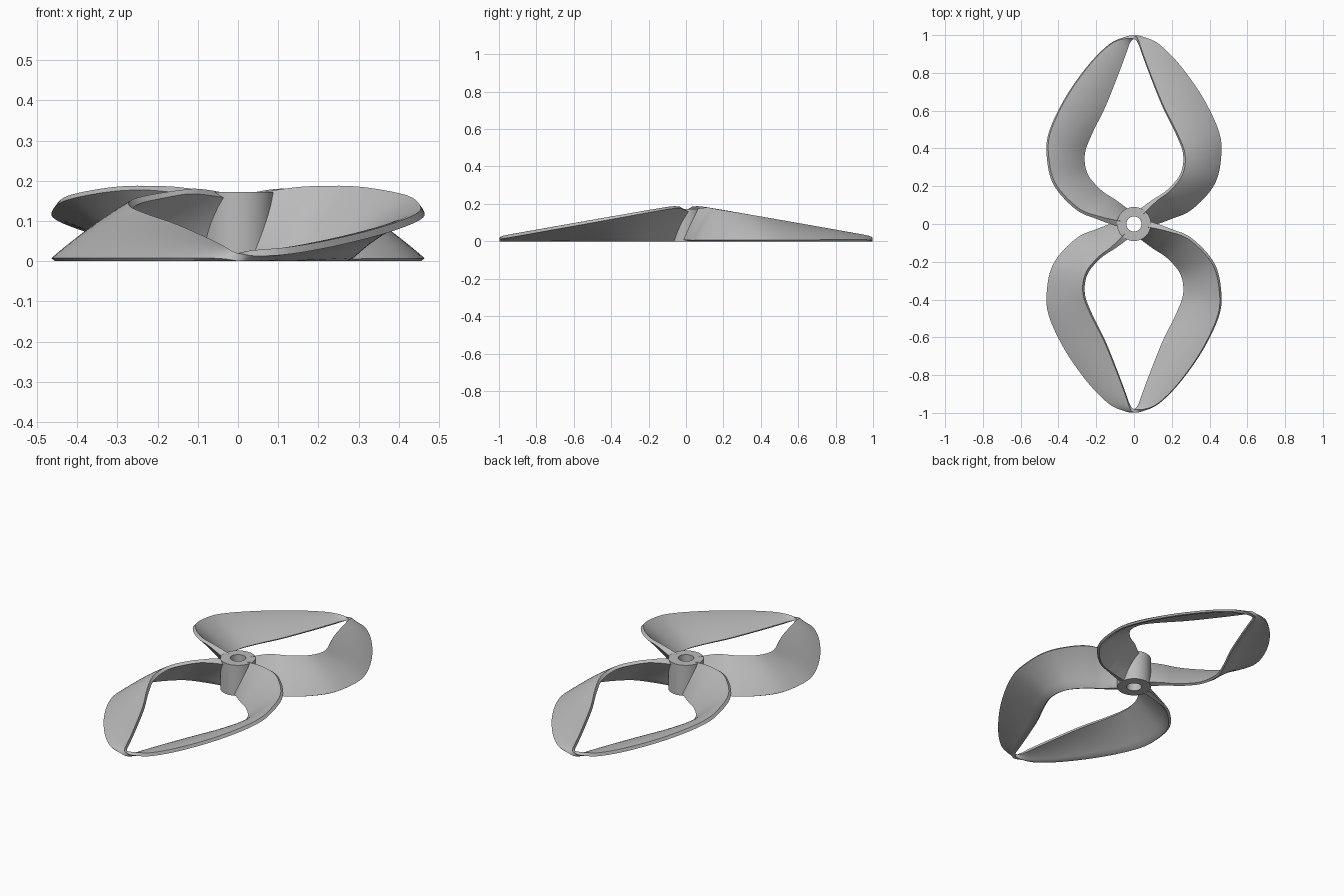
import bpy, bmesh, math
from mathutils import Vector, Matrix

if "Cube" in bpy.data.objects:
    bpy.data.objects.remove(bpy.data.objects["Cube"], do_unlink=True)

grey = bpy.data.materials.new("light_grey")
grey.use_nodes = True
grey.diffuse_color = (0.5, 0.5, 0.5, 1)
grey.node_tree.nodes["Principled BSDF"].inputs["Base Color"].default_value = (0.5, 0.5, 0.5, 1)

# Plan outlines of one half loop, tip to hub
TIP = (0, 0.988)
OUTER = [(.05, .985), (.13, .95), (.24, .84), (.36, .67), (.445, .49),
         (.457, .36), (.42, .21), (.30, .08), (.18, .03), (.075, 0)]
INNER = [(.022, .965), (.045, .9), (.09, .78), (.155, .62), (.225, .48),
         (.265, .37), (.252, .265), (.185, .18), (.11, .125), (.04, .065)]
STEPS, ACROSS = 8, 10


def smooth_path(points):
    """Catmull-Rom curve through the points."""
    pts = [points[0]] + points + [points[-1]]
    path = []
    for a, b, c, d in zip(pts, pts[1:], pts[2:], pts[3:]):
        for k in range(STEPS):
            t = k / STEPS
            path.append(0.5 * (2 * b + (c - a) * t + (2 * a - 5 * b + 4 * c - d) * t * t
                               + (3 * b - a - 3 * c + d) * t ** 3))
    return path + [points[-1]]


def edge(left, right, raised):
    """Ribbon edge from the hub, round the tip and back to the hub."""
    plan = [(-x, -y) for x, y in reversed(left)] + [(0, -TIP[1])] + [(x, -y) for x, y in right]
    pts = []
    for x, y in plan:
        z = min(.018 + .178 * (1 + y), .15 + .2 * math.hypot(x, y), .18) if raised else 0
        pts.append(Vector((x, y, z)))
    return smooth_path(pts)


def finish(bm, name, angle):
    bmesh.ops.recalc_face_normals(bm, faces=bm.faces)
    mesh = bpy.data.meshes.new(name)
    bm.to_mesh(mesh)
    bm.free()
    mesh.materials.append(grey)
    obj = bpy.data.objects.new(name, mesh)
    bpy.context.collection.objects.link(obj)
    bpy.ops.object.select_all(action='DESELECT')
    obj.select_set(True)
    bpy.context.view_layer.objects.active = obj
    bpy.ops.object.shade_smooth_by_angle(angle=math.radians(angle))


def make_blade(name, turn):
    top, low = edge(INNER, OUTER, True), edge(OUTER, INNER, False)
    middle = [(a + b) / 2 for a, b in zip(top, low)]
    bm = bmesh.new()
    rings = []
    for i, (t, b) in enumerate(zip(top, low)):
        along = middle[min(i + 1, len(middle) - 1)] - middle[max(i - 1, 0)]
        normal = along.cross(t - b).normalized()
        # Slightly arched section, thicker where it blends into the hub
        root = max(0, 1 - middle[i].xy.length / .2)
        half = .009 + .014 * root
        camber = .05 * (t - b).length * normal.z
        front, back = [], []
        for k in range(ACROSS + 1):
            u = k / ACROSS
            p = b.lerp(t, u) + normal * camber * 4 * u * (1 - u)
            for side, row in ((1, front), (-1, back)):
                q = p + normal * half * side
                q.z = max(q.z, 0)
                row.append(bm.verts.new(q))
        rings.append(front + back[::-1])
    for r, s in zip(rings, rings[1:]):
        for k in range(len(r)):
            n = (k + 1) % len(r)
            bm.faces.new((r[k], r[n], s[n], s[k]))
    bm.faces.new(rings[0])
    bm.faces.new(rings[-1])
    bmesh.ops.rotate(bm, verts=bm.verts, matrix=Matrix.Rotation(turn, 3, 'Z'))
    finish(bm, name, 50)


# Two looped blades, half a turn apart
make_blade("front_loop_blade", 0)
make_blade("back_loop_blade", math.pi)

# Hub with a through bore
bm = bmesh.new()
profile = [(.04, 0), (.09, 0), (.09, .172), (.04, .172)]
verts = [bm.verts.new((r, 0, z)) for r, z in profile]
edges = [bm.edges.new((verts[k], verts[(k + 1) % 4])) for k in range(4)]
bmesh.ops.spin(bm, geom=verts + edges, cent=(0, 0, 0), axis=(0, 0, 1),
               angle=math.tau, steps=64)
bmesh.ops.remove_doubles(bm, verts=bm.verts, dist=1e-5)
finish(bm, "hub", 30)
